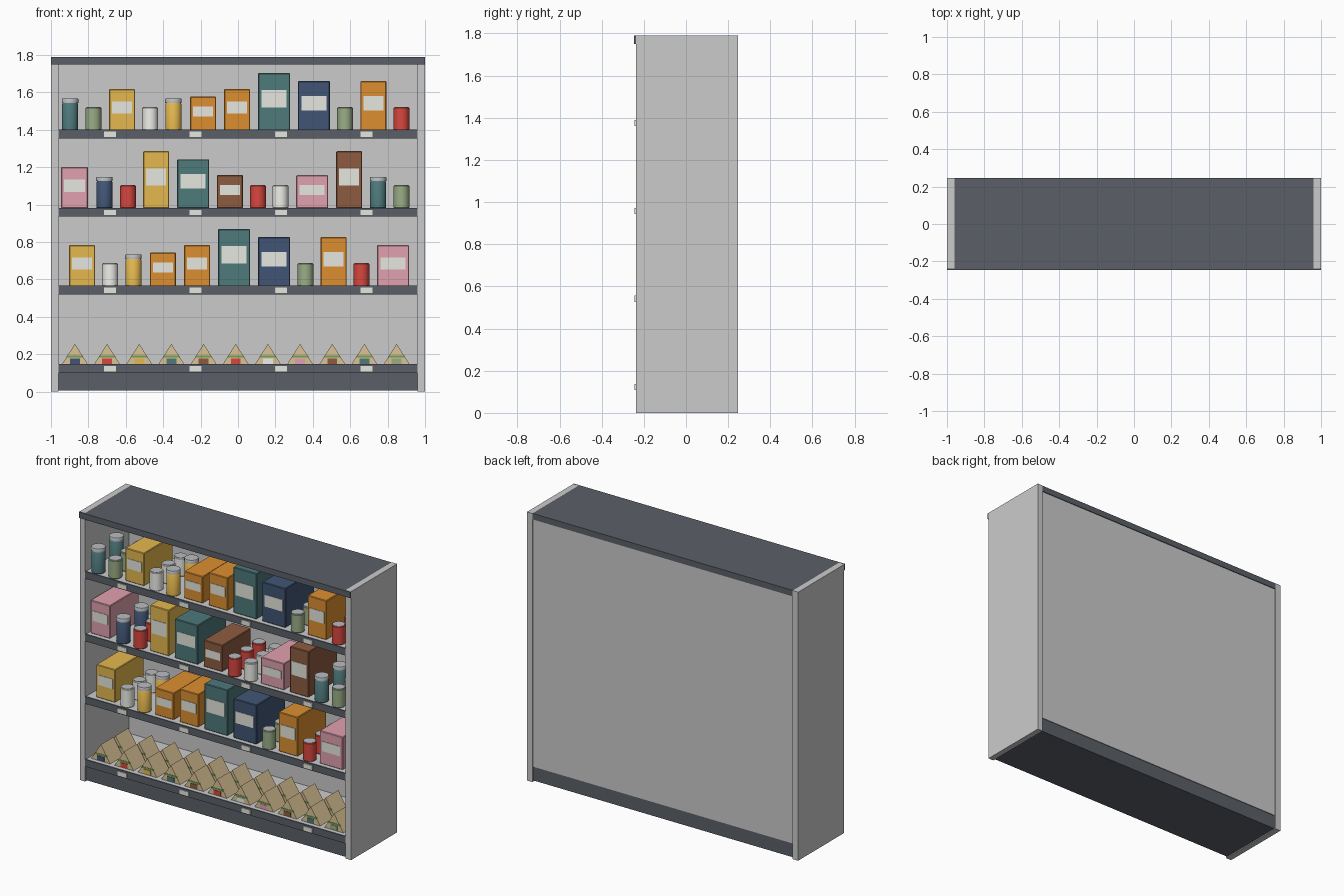
import bpy, bmesh, math
from mathutils import Matrix, Vector

if "Cube" in bpy.data.objects:
    bpy.data.objects.remove(bpy.data.objects["Cube"])


def material(name, rgb):
    m = bpy.data.materials.new(name)
    lin = [(c / 255 / 0.93) ** 2.2 for c in rgb]
    m.diffuse_color = (*[min(c, 1) for c in lin], 1)
    m.use_nodes = True
    m.node_tree.nodes["Principled BSDF"].inputs["Base Color"].default_value = m.diffuse_color
    return m


MATS = {n: material(n, c) for n, c in {
    "dark": (85, 89, 96), "teal": (74, 112, 114), "yellow": (212, 170, 74),
    "orange": (204, 132, 48), "navy": (62, 80, 108), "red": (200, 68, 60),
    "green": (142, 160, 124), "white": (222, 222, 217), "pink": (208, 148, 162),
    "brown": (130, 86, 62), "tan": (202, 180, 138), "leaf": (110, 150, 80),
    "metal": (172, 174, 178), "label": (215, 215, 208)}.items()}


def add_object(name, bm, mat=None, loc=(0, 0, 0)):
    me = bpy.data.meshes.new(name)
    bmesh.ops.recalc_face_normals(bm, faces=bm.faces[:])
    bm.to_mesh(me)
    bm.free()
    if mat:
        me.materials.append(MATS[mat])
    ob = bpy.data.objects.new(name, me)
    ob.location = loc
    bpy.context.collection.objects.link(ob)
    return ob


def box(name, x, y, z, mat=None, bevel=0):
    """Box from (min, max) ranges."""
    bm = bmesh.new()
    size = [r[1] - r[0] for r in (x, y, z)]
    mid = [(r[1] + r[0]) / 2 for r in (x, y, z)]
    bmesh.ops.create_cube(bm, size=1, matrix=Matrix.Diagonal((*size, 1)))
    if bevel:
        bmesh.ops.bevel(bm, geom=bm.edges[:], offset=bevel, segments=1, affect='EDGES')
    return add_object(name, bm, mat, mid)


def lathe(name, profile, mat, loc, sides=24):
    """Spin an (r, z) profile around z; smooth walls, sharp rims."""
    bm = bmesh.new()
    verts = [bm.verts.new((r, 0, z)) for r, z in profile]
    edges = [bm.edges.new(p) for p in zip(verts, verts[1:])]
    bmesh.ops.spin(bm, geom=verts + edges, cent=(0, 0, 0), axis=(0, 0, 1),
                   angle=2 * math.pi, steps=sides)
    bmesh.ops.remove_doubles(bm, verts=bm.verts[:], dist=1e-5)
    for f in bm.faces:
        f.smooth = True
    bmesh.ops.recalc_face_normals(bm, faces=bm.faces[:])
    for e in bm.edges:
        e.smooth = len(e.link_faces) == 2 and e.calc_face_angle(0) < math.radians(35)
    return add_object(name, bm, mat, loc)


def prism(name, pts, y0, y1, mat, x, z):
    """Extrude an (x, z) outline from y0 to y1."""
    bm = bmesh.new()
    f = bm.faces.new([bm.verts.new((px, y0, pz)) for px, pz in pts])
    ext = bmesh.ops.extrude_face_region(bm, geom=[f])
    bmesh.ops.translate(bm, vec=Vector((0, y1 - y0, 0)),
                        verts=[v for v in ext["geom"] if isinstance(v, bmesh.types.BMVert)])
    return add_object(name, bm, mat, (x, 0, z))


# Cabinet
for side, s in (("left", -1), ("right", 1)):
    box(side + "_side_panel", sorted((s * 0.96, s)), (-0.238, 0.247), (0, 1.79))
box("top_board", (-0.96, 0.96), (-0.238, 0.245), (1.75, 1.79), "dark")
box("top_front_trim", (-1, 1), (-0.247, -0.238), (1.75, 1.79), "dark")
box("back_panel", (-0.96, 0.96), (0.225, 0.24), (0.1, 1.75))
box("plinth", (-0.96, 0.96), (-0.228, 0.235), (0.006, 0.1), "dark")

# Shelves with front rails and price tags
SHELF_TOPS = [0.145, 0.564, 0.98, 1.398]
for i, z in enumerate(SHELF_TOPS):
    box(f"shelf_{i}", (-0.96, 0.96), (-0.227, 0.225), (z - 0.04, z))
    box(f"shelf_rail_{i}", (-0.96, 0.96), (-0.238, -0.227), (z - 0.045, z + 0.002), "dark")
    for k in range(4):
        x = -0.685 + k * 0.457
        box(f"price_tag_{i}_{k}", (x - 0.032, x + 0.032), (-0.244, -0.237),
            (z - 0.037, z - 0.008), "label")


# Goods
def carton(x, base, w, h, mat):
    box("carton_" + mat, (x - w / 2, x + w / 2), (-0.203, 0.1), (base, base + h), mat, 0.004)
    c = base + 0.55 * h
    box("carton_label", (x - w * 0.39, x + w * 0.39), (-0.206, -0.2),
        (c - 0.15 * h, c + 0.15 * h), "label")


def tin(x, base, mat):
    for y in (-0.187, -0.06, 0.068):
        lathe("tin_" + mat, [(0, 0), (0.039, 0), (0.042, 0.004), (0.042, 0.118),
                             (0.039, 0.122), (0, 0.122)], mat, (x, y, base))
        lathe("tin_lid", [(0, 0.12), (0.037, 0.12), (0.037, 0.1245), (0, 0.1245)],
              "metal", (x, y, base))


def jar(x, base, mat):
    for y in (-0.187, 0.003):
        lathe("jar_" + mat, [(0, 0), (0.04, 0), (0.043, 0.004), (0.043, 0.138),
                             (0.038, 0.147), (0, 0.147)], mat, (x, y, base))
        lathe("jar_lid", [(0, 0.146), (0.044, 0.146), (0.044, 0.165),
                          (0.042, 0.168), (0, 0.168)], "metal", (x, y, base))


# Each row: (x, colour, kind) where kind is "tin", "jar" or (width, height)
N, W = 0.139, 0.171
ROWS = {
    3: [(-.898, "teal", "jar"), (-.773, "green", "tin"), (-.62, "yellow", (N, .219)),
        (-.47, "white", "tin"), (-.345, "yellow", "jar"), (-.187, "orange", (N, .179)),
        (-.005, "orange", (N, .219)), (.193, "teal", (W, .305)), (.406, "navy", (W, .262)),
        (.572, "green", "tin"), (.724, "orange", (N, .262)), (.874, "red", "tin")],
    2: [(-.874, "pink", (.144, .22)), (-.714, "navy", "jar"), (-.588, "red", "tin"),
        (-.438, "yellow", (N, .305)), (-.24, "teal", (W, .262)), (-.043, "brown", (N, .177)),
        (.107, "red", "tin"), (.227, "white", "tin"), (.396, "pink", (W, .177)),
        (.594, "brown", (N, .305)), (.749, "teal", "jar"), (.874, "green", "tin")],
    1: [(-.834, "yellow", (N, .219)), (-.684, "white", "tin"), (-.559, "yellow", "jar"),
        (-.401, "orange", (N, .179)), (-.219, "orange", (N, .219)), (-.021, "teal", (W, .305)),
        (.193, "navy", (W, .262)), (.361, "green", "tin"), (.511, "orange", (N, .262)),
        (.66, "red", "tin"), (.829, "pink", (W, .219))],
}
for row, goods in ROWS.items():
    base = SHELF_TOPS[row]
    for x, mat, kind in goods:
        if kind == "tin":
            tin(x, base, mat)
        elif kind == "jar":
            jar(x, base, mat)
        else:
            carton(x, base, *kind, mat)

# Wedge packs on the bottom shelf, two deep
colours = "navy red yellow teal brown red white pink brown teal green".split()
for i, mat in enumerate(colours):
    x, z = -0.872 + i * 0.172, SHELF_TOPS[0]
    for y in (-0.2, -0.045):
        prism("wedge_pack", [(-0.07, 0), (0.07, 0), (0, 0.11)], y, y + 0.135, "tan", x, z)
        prism("wedge_filling", [(-0.047, 0.037), (0.047, 0.037), (0.04, 0.048), (-0.04, 0.048)],
              y - 0.002, y + 0.01, "leaf", x, z)
        box("wedge_label", (x - 0.026, x + 0.026), (y - 0.003, y + 0.004),
            (z + 0.003, z + 0.033), mat)
